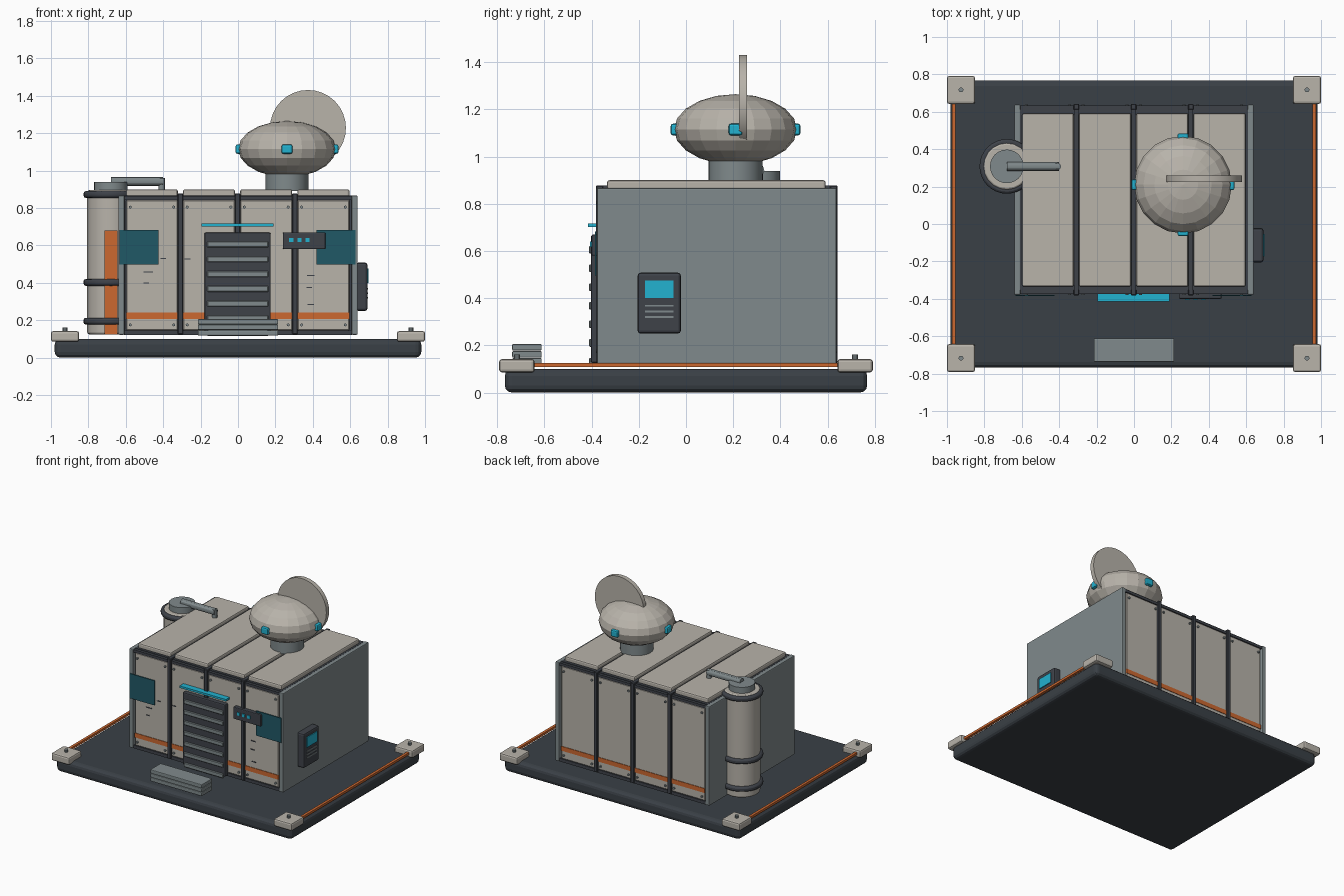
import bpy, math
from mathutils import Matrix

if "Cube" in bpy.data.objects:
    bpy.data.objects.remove(bpy.data.objects["Cube"])


def mat(name, r, g, b):
    m = bpy.data.materials.new(name)
    lin = [((c / 255 + 0.055) / 1.055) ** 2.4 for c in (r, g, b)]
    m.diffuse_color = (*lin, 1)
    m.use_nodes = True
    m.node_tree.nodes["Principled BSDF"].inputs["Base Color"].default_value = m.diffuse_color
    return m


CREAM = mat("warm_cream", 184, 179, 170)
STEEL = mat("grey_steel", 128, 138, 140)
DARK = mat("dark_slate", 62, 66, 73)
BASE = mat("base_slate", 58, 64, 70)
ORANGE = mat("orange_paint", 204, 104, 48)
CYAN = mat("cyan_glow", 34, 178, 208)
TEAL = mat("deep_teal", 32, 88, 102)


def finish(name, m, bevel=0, segs=2, smooth=True):
    o = bpy.context.object
    o.name = name
    o.data.materials.append(m)
    if bevel:
        b = o.modifiers.new("bevel", 'BEVEL')
        b.width, b.segments, b.limit_method = bevel, segs, 'ANGLE'
    if smooth:
        bpy.ops.object.shade_smooth_by_angle(angle=math.radians(30))
    return o


def box(name, m, x0, x1, y0, y1, z0, z1, bevel=0, segs=2):
    bpy.ops.mesh.primitive_cube_add(size=1)
    bpy.context.object.data.transform(
        Matrix.Translation(((x0 + x1) / 2, (y0 + y1) / 2, (z0 + z1) / 2))
        @ Matrix.Diagonal((x1 - x0, y1 - y0, z1 - z0, 1)))
    return finish(name, m, bevel, segs, False)


def cyl(name, m, c, r, h, axis='Z', sides=24, bevel=0):
    bpy.ops.mesh.primitive_cylinder_add(vertices=sides, radius=r, depth=h)
    rot = {'Z': Matrix(), 'X': Matrix.Rotation(math.pi / 2, 4, 'Y'),
           'Y': Matrix.Rotation(math.pi / 2, 4, 'X')}[axis]
    bpy.context.object.data.transform(Matrix.Translation(c) @ rot)
    return finish(name, m, bevel)


# Base slab, corner pads with bolts, side rails
box("base", BASE, -0.98, 0.98, -0.768, 0.768, 0.0, 0.1, 0.03, 3)
for sx in (-1, 1):
    for sy in (-1, 1):
        x, y = sx * 0.925, sy * 0.717
        box("corner_pad", CREAM, x - 0.075, x + 0.075, y - 0.075, y + 0.075, 0.085, 0.142, 0.012)
        cyl("pad_bolt", STEEL, (x, y, 0.15), 0.013, 0.022, sides=10)
    box("side_rail", ORANGE, sx * 0.964 - 0.01, sx * 0.964 + 0.01, -0.65, 0.65, 0.108, 0.125)

# Shelter core and end walls
Y0, Y1 = -0.378, 0.638
box("shelter_core", DARK, -0.61, 0.61, -0.352, 0.612, 0.122, 0.867)
for sx in (-1, 1):
    x = sorted((sx * 0.607, sx * 0.64))
    box("end_wall", STEEL, *x, Y0, Y1, 0.122, 0.867, 0.006)

# Panels, stripes and bolts on front and back, roof panels
EDGES = (-0.612, -0.308, -0.002, 0.304, 0.61)
for x0, x1 in zip(EDGES, EDGES[1:]):
    x0, x1 = x0 + 0.014, x1 - 0.014
    box("roof_panel", CREAM, x0, x1, -0.335, 0.592, 0.86, 0.9, 0.01)
    for ya, yb, s in ((-0.37, -0.35, -1), (0.61, 0.63, 1)):
        box("wall_panel", CREAM, x0, x1, ya, yb, 0.146, 0.843, 0.005, 1)
        face = ya if s < 0 else yb
        box("wall_stripe", ORANGE, x0, x1, face - 0.004, face + 0.004, 0.207, 0.24)
        for bx in (x0 + 0.022, x1 - 0.022):
            for bz in (0.175, 0.805):
                cyl("panel_bolt", STEEL, (bx, face, bz), 0.008, 0.02, 'Y', 8)
for x in EDGES[1:-1]:
    box("roof_rib", DARK, x - 0.012, x + 0.012, -0.37, 0.63, 0.84, 0.877)
    for ya, yb in ((Y0 - 0.004, -0.35), (0.61, Y1 + 0.004)):
        box("seam_rib", DARK, x - 0.015, x + 0.015, ya, yb, 0.125, 0.878, 0.004, 1)
for ya, yb in ((Y0 + 0.005, -0.35), (0.61, Y1 - 0.005)):
    box("bottom_trim", DARK, -0.607, 0.607, ya, yb, 0.122, 0.146)
    box("top_trim", DARK, -0.607, 0.607, ya, yb, 0.843, 0.863)

# Slatted door with light bar
box("door", DARK, -0.18, 0.175, -0.403, -0.36, 0.125, 0.668, 0.008)
for i in range(7):
    z = 0.605 - 0.079 * i
    box("door_slat", STEEL, -0.165, 0.163, -0.412, -0.395, z - 0.016, z + 0.016, 0.004, 1)
box("door_light", CYAN, -0.195, 0.19, -0.415, -0.37, 0.702, 0.717)

# Steps
for i in range(3):
    z = 0.118 + 0.03 * i
    box("step", STEEL, -0.215, 0.215, -0.737, -0.612, z, z + 0.028, 0.005)

# Sign panel with indicator lights, teal plates
box("sign_panel", DARK, 0.24, 0.468, -0.4, -0.36, 0.58, 0.67, 0.006)
for x in (0.285, 0.328, 0.372):
    box("indicator", CYAN, x - 0.011, x + 0.011, -0.406, -0.398, 0.618, 0.64)
for x in (-0.53, 0.525):
    box("teal_plate", TEAL, x - 0.104, x + 0.104, -0.386, -0.379, 0.497, 0.682)

# Small scuffs on the front panels
for x, z, w in ((-0.40, 0.53, 0.03), (-0.27, 0.528, 0.03), (-0.48, 0.458, 0.05), (-0.49, 0.40, 0.03),
                (0.39, 0.44, 0.04), (0.38, 0.375, 0.03), (0.39, 0.285, 0.035)):
    box("scuff", DARK, x - w / 2, x + w / 2, -0.374, -0.368, z - 0.003, z + 0.003)

# Control box on the right wall
box("control_box", DARK, 0.63, 0.692, -0.205, -0.022, 0.25, 0.508, 0.012)
box("control_screen", CYAN, 0.685, 0.698, -0.174, -0.054, 0.4, 0.476)
for z in (0.368, 0.344, 0.32):
    box("control_line", STEEL, 0.688, 0.696, -0.174, -0.054, z - 0.004, z + 0.004)

# Storage tank with bands, cap and pipe
TX, TY = -0.68, 0.308
cyl("tank", CREAM, (TX, TY, 0.51), 0.126, 0.77, sides=20, bevel=0.01)
for z in (0.195, 0.402, 0.872):
    cyl("tank_band", DARK, (TX, TY, z), 0.146, 0.036, sides=32, bevel=0.012)
box("tank_stripe", ORANGE, TX - 0.034, TX + 0.036, TY - 0.134, TY - 0.1, 0.125, 0.68)
cyl("tank_cap", STEEL, (TX, TY, 0.915), 0.09, 0.05)
cyl("pipe", STEEL, (-0.54, TY, 0.942), 0.024, 0.28, 'X', 12)
cyl("pipe_end", STEEL, (-0.408, TY, 0.928), 0.018, 0.066, sides=12)

# Sensor turret on the roof
CX, CY, CZ = 0.262, 0.21, 1.115
cyl("turret_neck", STEEL, (CX, CY, 0.94), 0.114, 0.1)
bpy.ops.mesh.primitive_uv_sphere_add(segments=20, ring_count=10, radius=1)
bpy.context.object.data.transform(
    Matrix.Translation((CX, CY, CZ)) @ Matrix.Diagonal((0.261, 0.261, 0.15, 1)))
finish("turret_head", CREAM, smooth=False)
for i in range(4):
    dx, dy = round(math.cos(i * math.pi / 2)), round(math.sin(i * math.pi / 2))
    x, y = CX + dx * 0.257, CY + dy * 0.257
    hx, hy = (0.018, 0.029) if dx else (0.029, 0.018)
    box("turret_light", CYAN, x - hx, x + hx, y - hy, y + hy, CZ - 0.025, CZ + 0.025, 0.01)

# Dish
cyl("dish", CREAM, (0.374, 0.242, 1.228), 0.203, 0.033, 'Y', 32)
